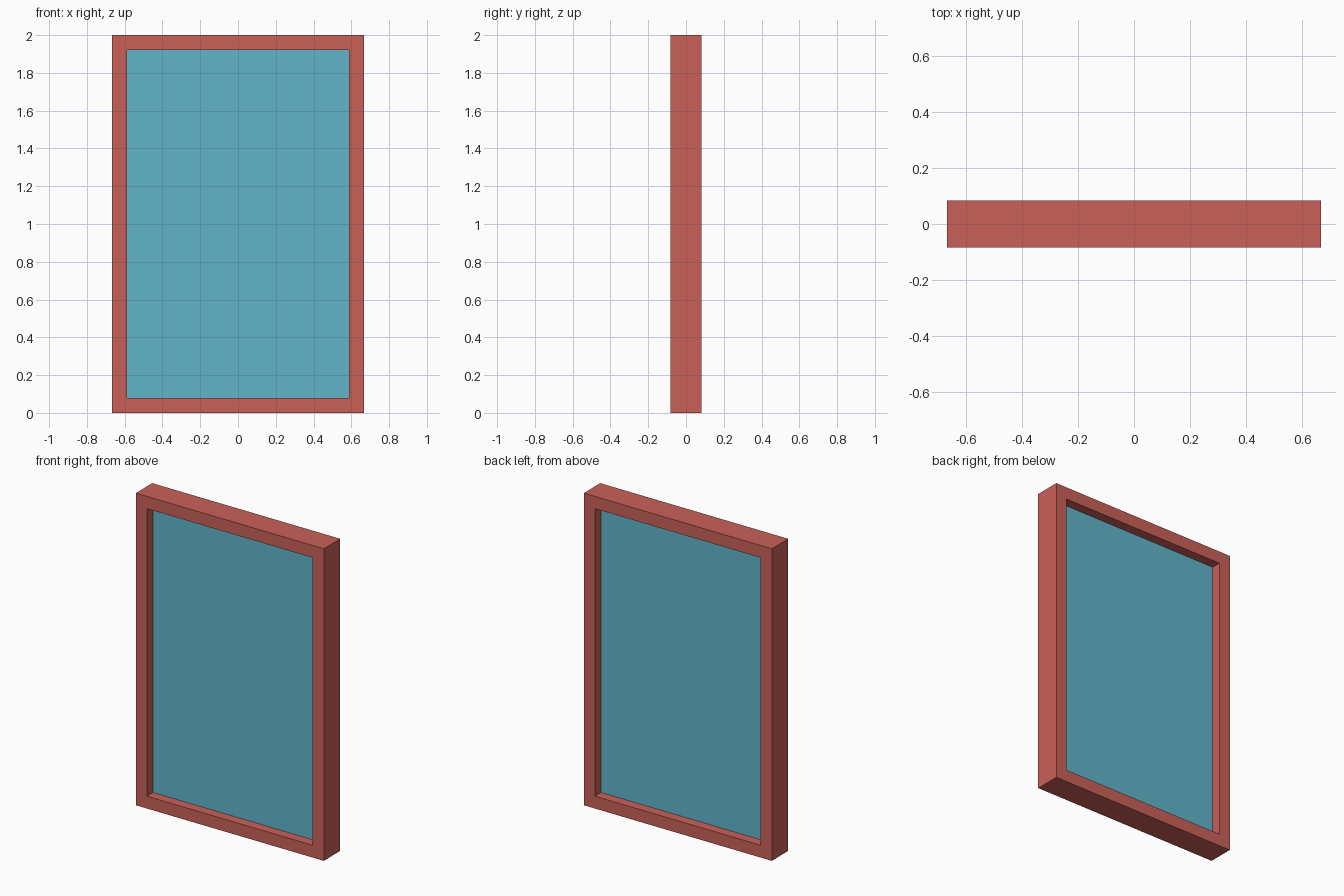
import bpy, bmesh

if "Cube" in bpy.data.objects:
    bpy.data.objects.remove(bpy.data.objects["Cube"])

W, D, H = 0.6665, 0.0833, 2.0   # half width, half depth, height
B = 0.079                       # border width
G = 0.021                       # half thickness of the pane


def material(name, rgb):
    m = bpy.data.materials.new(name)
    m.diffuse_color = (*rgb, 1.0)
    m.use_nodes = True
    m.node_tree.nodes["Principled BSDF"].inputs["Base Color"].default_value = m.diffuse_color
    return m


def finish(name, bm, mat):
    bmesh.ops.recalc_face_normals(bm, faces=bm.faces)
    me = bpy.data.meshes.new(name)
    bm.to_mesh(me)
    bm.free()
    me.materials.append(mat)
    ob = bpy.data.objects.new(name, me)
    bpy.context.collection.objects.link(ob)
    return ob


def rect(bm, inset, y):
    x, lo, hi = W - inset, inset, H - inset
    return [bm.verts.new((px, y, pz))
            for px, pz in ((-x, lo), (x, lo), (x, hi), (-x, hi))]


def bridge(bm, a, b):
    for i in range(4):
        j = (i + 1) % 4
        bm.faces.new((a[i], a[j], b[j], b[i]))


# Frame: four rectangular loops joined into a closed ring
bm = bmesh.new()
loops = [rect(bm, 0, -D), rect(bm, 0, D), rect(bm, B, D), rect(bm, B, -D)]
for k in range(4):
    bridge(bm, loops[k], loops[(k + 1) % 4])
finish("window_frame", bm, material("red frame", (0.584, 0.119, 0.098)))

# Glass: thin slab filling the opening, recessed on both sides
bm = bmesh.new()
front, back = rect(bm, B, -G), rect(bm, B, G)
bridge(bm, front, back)
bm.faces.new(front)
bm.faces.new(back)
finish("glass_pane", bm, material("blue glass", (0.119, 0.462, 0.597)))
